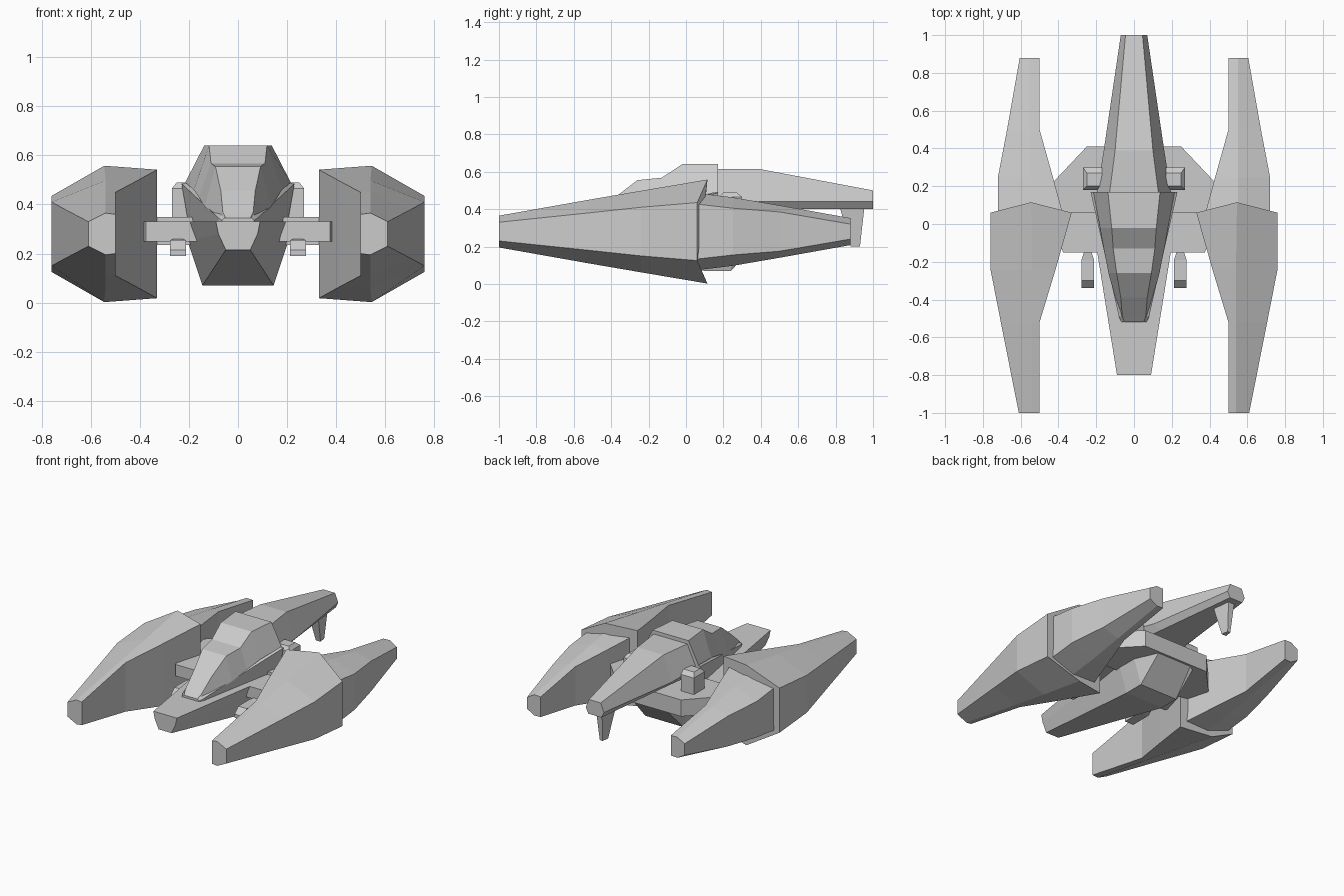
import bpy, bmesh

if "Cube" in bpy.data.objects:
    bpy.data.objects.remove(bpy.data.objects["Cube"])


def loft(name, rings, mirror=False):
    """Skin a list of equal-length point rings and cap both ends."""
    bm = bmesh.new()
    loops = [[bm.verts.new(p) for p in ring] for ring in rings]
    n = len(loops[0])
    for a, b in zip(loops, loops[1:]):
        for i in range(n):
            j = (i + 1) % n
            bm.faces.new((a[i], a[j], b[j], b[i]))
    bm.faces.new(loops[0])
    bm.faces.new(loops[-1])
    bmesh.ops.recalc_face_normals(bm, faces=bm.faces)
    mesh = bpy.data.meshes.new(name)
    bm.to_mesh(mesh)
    bm.free()
    ob = bpy.data.objects.new(name, mesh)
    bpy.context.collection.objects.link(ob)
    if mirror:
        ob.modifiers.new("Mirror", 'MIRROR').use_mirror_merge = False
    return ob


def sym(y, *half):
    """Symmetric section at y from half-profile (x, z) points, top to bottom."""
    return [(x, y, z) for x, z in half] + [(-x, y, z) for x, z in reversed(half)]


def pod(y, inner, ridge, outer, ridge_y=None, zc=0.28):
    """Hexagonal pod section; each argument is (x, half height)."""
    pts = [(inner, y), (ridge, y if ridge_y is None else ridge_y), (outer, y)]
    top = [(x, yy, zc + h) for (x, h), yy in pts]
    return top + [(x, yy, zc - h) for (x, h), yy in reversed(pts)]


def rect(y, x0, x1, z0, z1):
    return [(x0, y, z0), (x1, y, z0), (x1, y, z1), (x0, y, z1)]


def plate(name, outline, z0, z1):
    return loft(name, [[(x, y, z) for x, y in outline] for z in (z0, z1)])


def both_sides(half):
    return half + [(-x, y) for x, y in reversed(half)]


# Outer pods: flared front shell and slimmer rear shell
loft("pod_front", [
    pod(-1.0, (.50, .08), (.54, .085), (.61, .05)),
    pod(-.52, (.50, .17), (.54, .17), (.705, .10)),
    pod(-.24, (.415, .215), (.54, .218), (.76, .13)),
    pod(.06, (.33, .262), (.545, .278), (.76, .155), ridge_y=.115),
], mirror=True)
loft("pod_rear", [
    pod(.03, (.37, .21), (.55, .21), (.72, .15)),
    pod(.25, (.43, .175), (.55, .183), (.72, .125)),
    pod(.50, (.50, .135), (.55, .14), (.672, .105)),
    pod(.88, (.50, .07), (.55, .072), (.605, .04)),
], mirror=True)

# Lower hull with keel
loft("lower_hull", [
    sym(-.80, (.09, .33), (.08, .28), (.05, .215)),
    sym(.10, (.235, .33), (.205, .25), (.145, .07)),
    sym(.24, (.235, .33), (.205, .25), (.145, .07)),
    sym(.40, (.20, .33), (.18, .28), (.13, .24)),
])

# Wing plates joining the hull to the pods
plate("wing_plate", both_sides([(.375, -.15), (.44, .0), (.44, .2), (.38, .26)]), .25, .33)
plate("rear_plate", both_sides([(.40, .06), (.44, .10), (.42, .23), (.25, .41)]), .235, .35)

# Rim around the cockpit, rising to the back
loft("cockpit_rim", [
    sym(-.52, (.055, .345), (.065, .335), (.065, .31)),
    sym(-.49, (.06, .36), (.08, .345), (.08, .31)),
    sym(.17, (.20, .49), (.23, .485), (.20, .31)),
])

# Stepped canopy
loft("canopy", [
    sym(-.52, (.05, .345), (.06, .33)),
    sym(-.49, (.062, .37), (.07, .33)),
    sym(-.39, (.07, .455), (.10, .36)),
    sym(-.26, (.092, .555), (.135, .39)),
    sym(-.13, (.11, .568), (.16, .43)),
    sym(-.02, (.118, .64), (.18, .46)),
    sym(.17, (.138, .64), (.215, .49)),
])

# Tail boom and its fin
loft("tail_boom", [
    sym(.16, (.13, .615), (.197, .47), (.15, .40)),
    sym(.39, (.10, .615), (.16, .44), (.12, .40)),
    sym(1.0, (.045, .50), (.07, .44), (.05, .40)),
])
loft("tail_fin", [
    [(-h, y0, z), (h, y0, z), (h * .6, y1, z), (-h * .6, y1, z)]
    for h, y0, y1, z in ((.04, .82, .955, .42), (.018, .88, .93, .20))
])

# Brackets standing on the plates beside the tail
loft("bracket", [
    [(x0, y0, z), (x1, y0, z), (x1, y1, z), (x0, y1, z)]
    for x0, x1, y0, y1, z in ((.17, .27, .18, .30, .32),
                              (.17, .27, .18, .30, .465),
                              (.17, .25, .20, .27, .49))
], mirror=True)

# Guns under the wings
loft("gun", [
    rect(-.34, .212, .278, .19, .215),
    rect(-.30, .212, .278, .19, .255),
    rect(-.19, .212, .278, .19, .255),
    rect(-.14, .228, .262, .20, .26),
], mirror=True)
